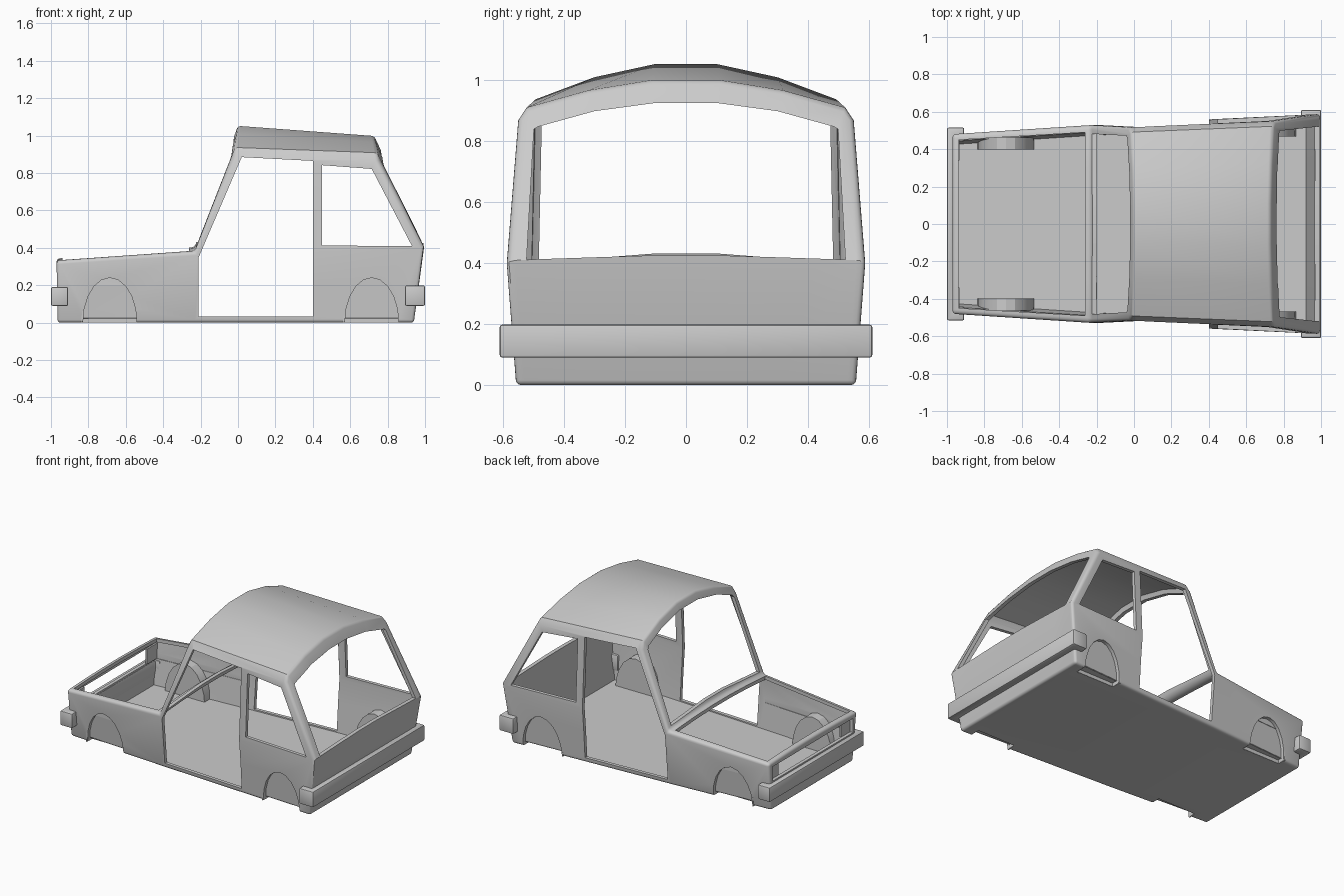
import bpy, bmesh, math
from mathutils import Vector

if "Cube" in bpy.data.objects:
    bpy.data.objects.remove(bpy.data.objects["Cube"])


def finish(name, bm):
    bmesh.ops.recalc_face_normals(bm, faces=bm.faces[:])
    me = bpy.data.meshes.new(name)
    bm.to_mesh(me)
    bm.free()
    ob = bpy.data.objects.new(name, me)
    bpy.context.collection.objects.link(ob)
    return ob


def apply_mod(ob, kind, **settings):
    m = ob.modifiers.new(kind, kind)
    for k, v in settings.items():
        setattr(m, k, v)
    bpy.context.view_layer.objects.active = ob
    bpy.ops.object.modifier_apply(modifier=m.name)


def smooth(ob, angle=30):
    bpy.ops.object.select_all(action='DESELECT')
    ob.select_set(True)
    bpy.context.view_layer.objects.active = ob
    bpy.ops.object.shade_smooth_by_angle(angle=math.radians(angle))


def place(axis, p, d):
    return {'x': (d, p[0], p[1]), 'y': (p[0], d, p[1]), 'z': (p[0], p[1], d)}[axis]


def prism(name, pts, axis, a, b):
    """Extrude a flat outline along an axis from a to b."""
    bm = bmesh.new()
    r0 = [bm.verts.new(place(axis, p, a)) for p in pts]
    r1 = [bm.verts.new(place(axis, p, b)) for p in pts]
    bm.faces.new(r0)
    bm.faces.new(r1)
    n = len(pts)
    for i in range(n):
        bm.faces.new((r0[i], r0[(i + 1) % n], r1[(i + 1) % n], r1[i]))
    return finish(name, bm)


def cut(ob, *prism_args):
    c = prism("cutter", *prism_args)
    c.hide_render = True
    apply_mod(ob, 'BOOLEAN', operation='DIFFERENCE', solver='EXACT', object=c)
    bpy.data.objects.remove(c)


def mirrored(half):
    """Complete an outline given for positive first coordinate."""
    return half + [(-u, v) for u, v in reversed(half)]


# Body hull: crossways rows lofted round the car (x, half width, edge z, crown, crown x shift)
fracs = [1, .95, .58, .2, -.2, -.58, -.95, -1]
crown = [0, .3, .72, .97, .97, .72, .3, 0]
rows = [(-.965, .447, 0, 0, 0),       # 0 front bottom
        (-.97, .482, .328, .015, 0),  # 1 bonnet front
        (-.232, .53, .375, .03, 0),   # 2 cowl
        (-.022, .517, .885, .172, .022),   # 3 roof front
        (.75, .55, .868, .134, -.022),     # 4 roof rear
        (.993, .588, .402, .022, 0),  # 5 tail top
        (.94, .557, 0, 0, 0),         # 6 tail bottom
        (-.23, .495, 0, 0, 0)]        # 7 floor middle
bm = bmesh.new()
grid = [[bm.verts.new((x + dx * c, w * f, z + h * c)) for f, c in zip(fracs, crown)]
        for x, w, z, h, dx in rows]
for i in range(len(rows)):
    a, b = grid[i], grid[(i + 1) % len(rows)]
    for j in range(len(fracs) - 1):
        bm.faces.new((a[j], a[j + 1], b[j + 1], b[j]))
for j in (0, -1):
    for idx in ((0, 1, 2, 7), (7, 2, 5, 6), (2, 3, 4, 5)):
        bm.faces.new([grid[k][j] for k in idx])
bmesh.ops.recalc_face_normals(bm, faces=bm.faces[:])
sharp = [e for e in bm.edges if e.calc_face_angle(0) > math.radians(50)]
bmesh.ops.bevel(bm, geom=sharp, offset=.016, segments=3, profile=.5, affect='EDGES',
                clamp_overlap=True)
body = finish("body_shell", bm)
apply_mod(body, 'SOLIDIFY', thickness=.024, offset=-1, use_even_offset=True)

# Door openings and rear quarter windows
cut(body, [(-.21, .032), (-.21, .35), (.02, .885), (.4, .865), (.4, .032)], 'y', -1, 1)
cut(body, [(.45, .412), (.45, .842), (.715, .822), (.93, .41)], 'y', -1, 1)
# Windscreen and rear window
cut(body, mirrored([(.1, .431), (.482, .402), (.472, .875), (.455, .893), (.3, .955), (.1, .997)]),
    'x', -.5, .2)
cut(body, mirrored([(.1, .425), (.522, .411), (.498, .838), (.485, .846), (.3, .897), (.1, .924)]),
    'x', .6, 1.3)
# Open bonnet and grille
cut(body, [(-.938, -.45), (-.262, -.49), (-.262, .49), (-.938, .45)], 'z', .2, .6)
cut(body, mirrored([(.44, .2), (.44, .3)]), 'x', -1.2, -.9)


# Wheel arches with inner wells
def arch(cx, rx, rz, n=10):
    return [(cx - rx * math.cos(math.pi * i / n), rz * math.sin(math.pi * i / n))
            for i in range(n + 1)]


for place_name, cx, y_in, y_out in (("front", -.685, .40, .462), ("rear", .715, .47, .54)):
    for side, s in (("left", 1), ("right", -1)):
        p = arch(cx, .144, .24)
        cut(body, [(p[0][0], -.05)] + p + [(p[-1][0], -.05)], 'y', s * (y_in + .006), s * .75)
        bm = bmesh.new()
        q = arch(cx, .15, .246)
        inner = [bm.verts.new((x, s * y_in, z)) for x, z in q]
        outer = [bm.verts.new((x, s * y_out, z)) for x, z in q]
        bm.faces.new(inner)
        for i in range(len(q) - 1):
            bm.faces.new((inner[i], inner[i + 1], outer[i + 1], outer[i]))
        well = finish(f"{place_name}_{side}_wheel_well", bm)
        apply_mod(well, 'SOLIDIFY', thickness=.008, offset=0)
        smooth(well, 25)
smooth(body, 30)

# Wrap-around bumpers
for name, x0, x1, bar, w, leg, top in (("front_bumper", -1, -.908, -.94, .515, .44, .19),
                                       ("rear_bumper", 1, .893, .945, .61, .53, .198)):
    outline = [(x0, w), (x1, w), (x1, leg), (bar, leg)]
    outline += [(x, -y) for x, y in reversed(outline)]
    bumper = prism(name, outline, 'z', .09, top)
    apply_mod(bumper, 'BEVEL', width=.008, segments=2, limit_method='ANGLE')
    smooth(bumper)

# Headlamp back plates behind the grille opening
for side, s in (("left", 1), ("right", -1)):
    prism(f"{side}_headlamp_plate", [(s * .34, .2), (s * .46, .2), (s * .46, .305), (s * .34, .305)],
          'x', -.946, -.934)
